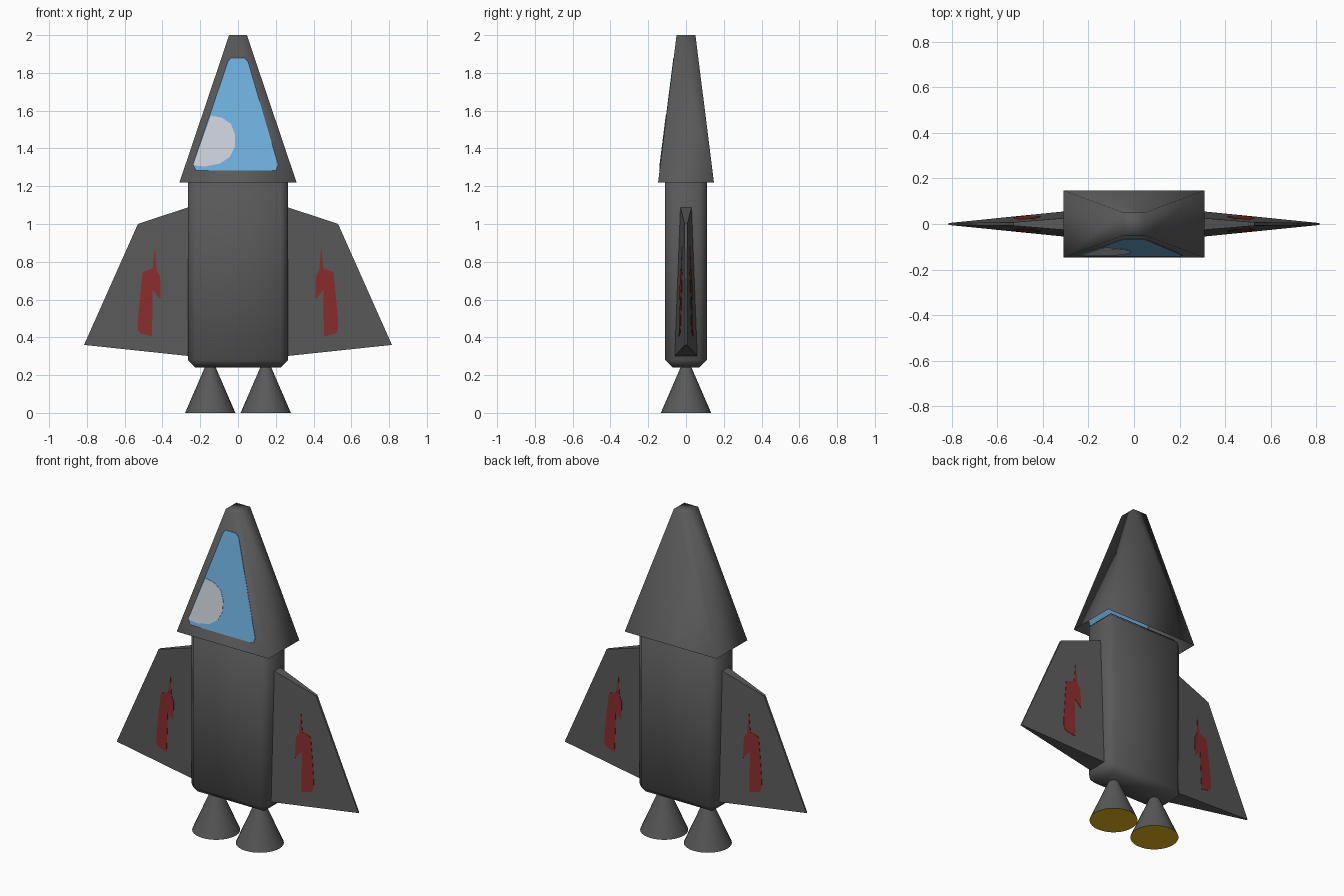
import bpy, bmesh, math

if "Cube" in bpy.data.objects:
    bpy.data.objects.remove(bpy.data.objects["Cube"])


def material(name, rgb):
    m = bpy.data.materials.new(name)
    m.diffuse_color = (*rgb, 1)
    m.use_nodes = True
    m.node_tree.nodes["Principled BSDF"].inputs["Base Color"].default_value = m.diffuse_color
    return m


GREY = material("dark_grey", (0.10, 0.10, 0.10))
BLUE = material("window_blue", (0.16, 0.45, 0.75))
WHITE = material("glare_white", (0.60, 0.65, 0.70))
RED = material("bolt_red", (0.25, 0.025, 0.025))
YELLOW = material("engine_yellow", (0.80, 0.45, 0.01))


def finish(bm, name, mats, smooth=False):
    bmesh.ops.recalc_face_normals(bm, faces=bm.faces[:])
    me = bpy.data.meshes.new(name)
    bm.to_mesh(me)
    bm.free()
    for m in mats:
        me.materials.append(m)
    for p in me.polygons:
        p.use_smooth = smooth
    ob = bpy.data.objects.new(name, me)
    bpy.context.collection.objects.link(ob)
    return ob


def slab(name, outline, back, front, mat):
    """Solid from an (x, z) outline between two depth functions y(x, z)."""
    bm = bmesh.new()
    a = [bm.verts.new((x, back(x, z), z)) for x, z in outline]
    b = [bm.verts.new((x, front(x, z), z)) for x, z in outline]
    bm.faces.new(a)
    bm.faces.new(b)
    n = len(outline)
    for i in range(n):
        j = (i + 1) % n
        bm.faces.new((a[i], a[j], b[j], b[i]))
    return finish(bm, name, [mat])


# Body: box with chamfered edges
bm = bmesh.new()
bmesh.ops.create_cube(bm, size=1)
for v in bm.verts:
    v.co.x *= 0.53
    v.co.y *= 0.22
    v.co.z = v.co.z * 1.02 + 0.75
bmesh.ops.bevel(bm, geom=bm.edges[:], offset=0.04, segments=1, affect='EDGES')
finish(bm, "body", [GREY], smooth=True)

# Nose: tapered four-sided shell, open underneath
bm = bmesh.new()
bmesh.ops.create_cube(bm, size=2)
for v in bm.verts:
    top = v.co.z > 0
    v.co.x *= 0.047 if top else 0.31
    v.co.y *= 0.05 if top else 0.148
    v.co.z = 2.0 if top else 1.22
bm.faces.ensure_lookup_table()
bmesh.ops.delete(bm, geom=[f for f in bm.faces if f.calc_center_median().z < 1.3],
                 context='FACES_ONLY')
finish(bm, "nose", [GREY], smooth=True)


# Window and its glare: thin plates lying on the sloped nose front
def nose_front(offset):
    return lambda x, z: -0.148 + (z - 1.22) / 0.78 * 0.098 - offset


window = [(-.053, 1.86), (-.037, 1.88), (.032, 1.88), (.053, 1.86),
          (.212, 1.315), (.201, 1.283), (-.223, 1.283), (-.238, 1.315)]
glare = [(-.238, 1.315), (-.143, 1.574), (-.085, 1.563), (-.037, 1.53),
         (-.016, 1.473), (-.016, 1.41), (-.042, 1.357), (-.095, 1.32),
         (-.175, 1.304), (-.233, 1.31)]
slab("window", window, nose_front(-0.001), nose_front(0.002), BLUE)
slab("window_glare", glare, nose_front(0.001), nose_front(0.004), WHITE)


# Wings: thick at the root, thin at the tip
def half(x, z):
    return 0.06 - 0.0967 * (abs(x) - 0.26) - 0.038 * (z - 0.30)


wing = [(.25, 1.093), (.53, 1.0), (.815, .36), (.25, .30)]
bolt = [(.44, .88), (.452, .765), (.505, .745), (.515, .65), (.53, .49),
        (.53, .44), (.515, .42), (.455, .405), (.452, .65), (.41, .60),
        (.412, .72), (.43, .755)]
for side, s in (("left", -1), ("right", 1)):
    slab(side + "_wing", [(s * x, z) for x, z in wing],
         lambda x, z: half(x, z), lambda x, z: -half(x, z), GREY)
    # Lightning flashes on both faces of the wing
    for face, d in (("front", -1), ("back", 1)):
        slab(f"{side}_bolt_{face}", [(s * x, z) for x, z in bolt],
             lambda x, z: d * (half(x, z) - 0.001),
             lambda x, z: d * (half(x, z) + 0.002), RED)

    # Engine cone with a glowing underside
    bm = bmesh.new()
    bmesh.ops.create_cone(bm, cap_ends=True, segments=32, radius1=0.133,
                          radius2=0.025, depth=0.25)
    for v in bm.verts:
        v.co.x += s * 0.147
        v.co.z += 0.125
    bm.normal_update()
    for f in bm.faces:
        f.material_index = 1 if f.normal.z < -0.9 else 0
    ob = finish(bm, side + "_engine", [GREY, YELLOW])
    bpy.context.view_layer.objects.active = ob
    ob.select_set(True)
    bpy.ops.object.shade_smooth_by_angle(angle=math.radians(40))
    ob.select_set(False)
